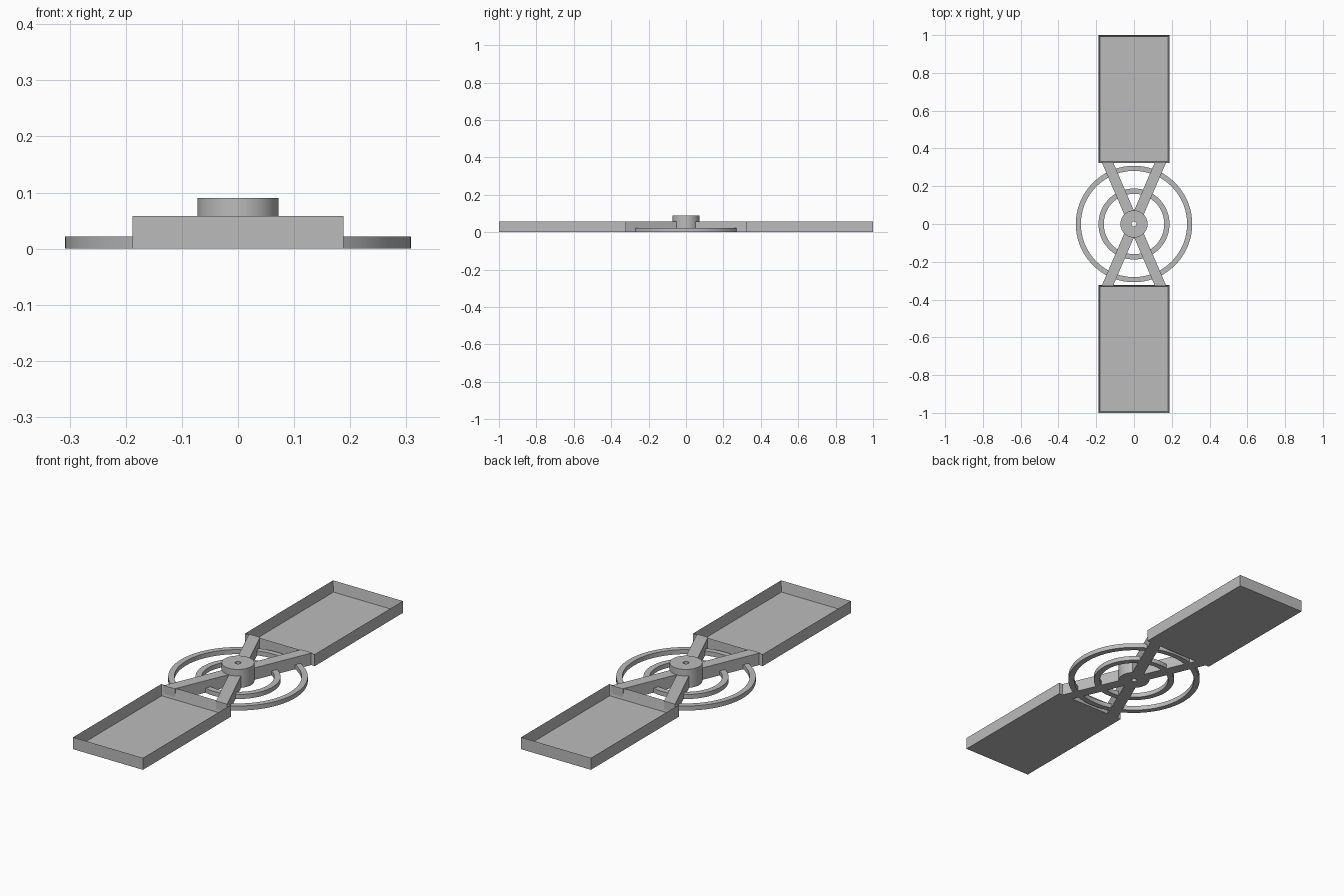
import bpy, bmesh, math
from mathutils import Matrix, Vector

cube = bpy.data.objects.get("Cube")
if cube:
    bpy.data.objects.remove(cube, do_unlink=True)

grey = bpy.data.materials.new("plain grey")
grey.use_nodes = True
colour = (0.5, 0.5, 0.5, 1)
grey.diffuse_color = colour
grey.node_tree.nodes["Principled BSDF"].inputs["Base Color"].default_value = colour

HEIGHT = 0.058      # trays and arms
TRAY_START = 0.322


def finish(name, bm, smooth=False):
    bmesh.ops.recalc_face_normals(bm, faces=bm.faces)
    mesh = bpy.data.meshes.new(name)
    bm.to_mesh(mesh)
    bm.free()
    mesh.materials.append(grey)
    obj = bpy.data.objects.new(name, mesh)
    bpy.context.collection.objects.link(obj)
    if smooth:
        bpy.ops.object.select_all(action='DESELECT')
        obj.select_set(True)
        bpy.context.view_layer.objects.active = obj
        bpy.ops.object.shade_smooth_by_angle(angle=math.radians(30))
    return obj


def box(bm, lo, hi):
    lo, hi = Vector(lo), Vector(hi)
    size = hi - lo
    matrix = Matrix.Translation((lo + hi) / 2) @ Matrix.Diagonal((*size, 1))
    return bmesh.ops.create_cube(bm, size=1, matrix=matrix)


def washer(name, inner, outer, top, sides=96):
    """Flat ring standing on the ground, spun from a rectangular section."""
    bm = bmesh.new()
    section = [(inner, 0), (outer, 0), (outer, top), (inner, top)]
    loops = []
    for i in range(sides):
        a = math.tau * i / sides
        loops.append([bm.verts.new((r * math.cos(a), r * math.sin(a), z))
                      for r, z in section])
    for i in range(sides):
        p, q = loops[i], loops[(i + 1) % sides]
        for j in range(4):
            k = (j + 1) % 4
            bm.faces.new((p[j], q[j], q[k], p[k]))
    return finish(name, bm, smooth=True)


def tray(name, side):
    """Open box with a thin floor and low walls."""
    bm = bmesh.new()
    box(bm, (-0.188, TRAY_START, 0), (0.188, 1, HEIGHT))
    top = max(bm.faces, key=lambda f: f.calc_center_median().z)
    bmesh.ops.inset_region(bm, faces=[top], thickness=0.011)
    bmesh.ops.translate(bm, verts=top.verts, vec=(0, 0, 0.006 - HEIGHT))
    if side < 0:
        bm.transform(Matrix.Rotation(math.pi, 4, 'Z'))
    return finish(name, bm)


def arm(name, sx, sy):
    """Slanted bar from the hub to a tray, cut square against the tray wall."""
    bm = bmesh.new()
    box(bm, (-0.03, 0.03, 0), (0.03, TRAY_START + 0.006, HEIGHT))
    for v in bm.verts:
        v.co.x = (v.co.x + v.co.y * 0.43) * sx
        v.co.y *= sy
    return finish(name, bm)


# Central hub with its bore, and the two concentric rings
washer("hub", 0.013, 0.072, 0.09)
washer("inner_ring", 0.16, 0.188, 0.022)
washer("outer_ring", 0.281, 0.308, 0.022, 128)

# Trays and arms at the front and back
for end, sy in (("front", -1), ("back", 1)):
    tray(end + "_tray", sy)
    for hand, sx in (("left", 1), ("right", -1)):
        arm(f"{end}_{hand}_arm", sx, sy)
